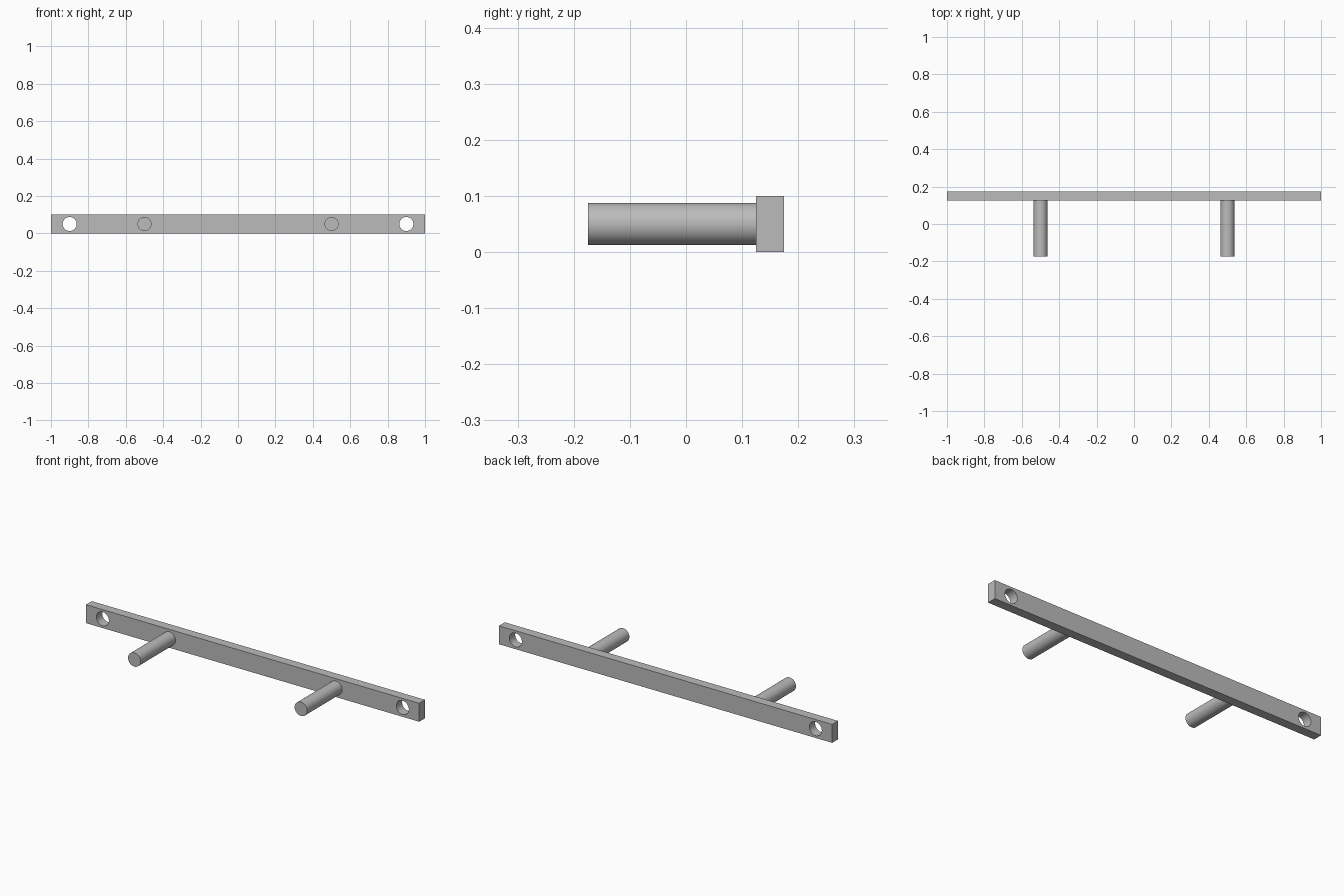
import bpy
import math

if "Cube" in bpy.data.objects:
    bpy.data.objects.remove(bpy.data.objects["Cube"], do_unlink=True)

MID_Z = 0.05
RADIUS = 0.0375
BAR_Y = 0.15

metal = bpy.data.materials.new("grey_metal")
metal.use_nodes = True
grey = (0.5, 0.5, 0.5, 1)
metal.diffuse_color = grey
metal.node_tree.nodes["Principled BSDF"].inputs["Base Color"].default_value = grey


def rod(name, x, y, length):
    """Round rod lying along y."""
    bpy.ops.mesh.primitive_cylinder_add(vertices=48, radius=RADIUS, depth=length,
                                        location=(x, y, MID_Z),
                                        rotation=(math.pi / 2, 0, 0))
    obj = bpy.context.object
    obj.name = name
    return obj


def finish(obj):
    """Smooth the round faces, keep the edges sharp, and colour the part."""
    bpy.ops.object.select_all(action='DESELECT')
    obj.select_set(True)
    bpy.context.view_layer.objects.active = obj
    for mod in list(obj.modifiers):
        bpy.ops.object.modifier_apply(modifier=mod.name)
    bpy.ops.object.shade_smooth_by_angle(angle=math.radians(30))
    obj.data.materials.clear()
    obj.data.materials.append(metal)


# Flat bar
bpy.ops.mesh.primitive_cube_add(size=1, location=(0, BAR_Y, MID_Z))
bar = bpy.context.object
bar.name = "mounting_bar"
bar.scale = (2, 0.05, 0.1)
bpy.ops.object.transform_apply(location=False, rotation=False, scale=True)

# Screw holes through both ends
cutters = []
for side, x in (("right", -0.9), ("left", 0.9)):
    cutter = rod(side + "_hole_cutter", x, BAR_Y, 0.2)
    cutter.hide_render = True
    cutters.append(cutter)
    cut = bar.modifiers.new(side + "_hole", 'BOOLEAN')
    cut.operation = 'DIFFERENCE'
    cut.solver = 'EXACT'
    cut.object = cutter
finish(bar)
for cutter in cutters:
    bpy.data.objects.remove(cutter, do_unlink=True)

# Pegs standing out to the front
for side, x in (("right", -0.5), ("left", 0.5)):
    finish(rod(side + "_peg", x, -0.025, 0.3))
